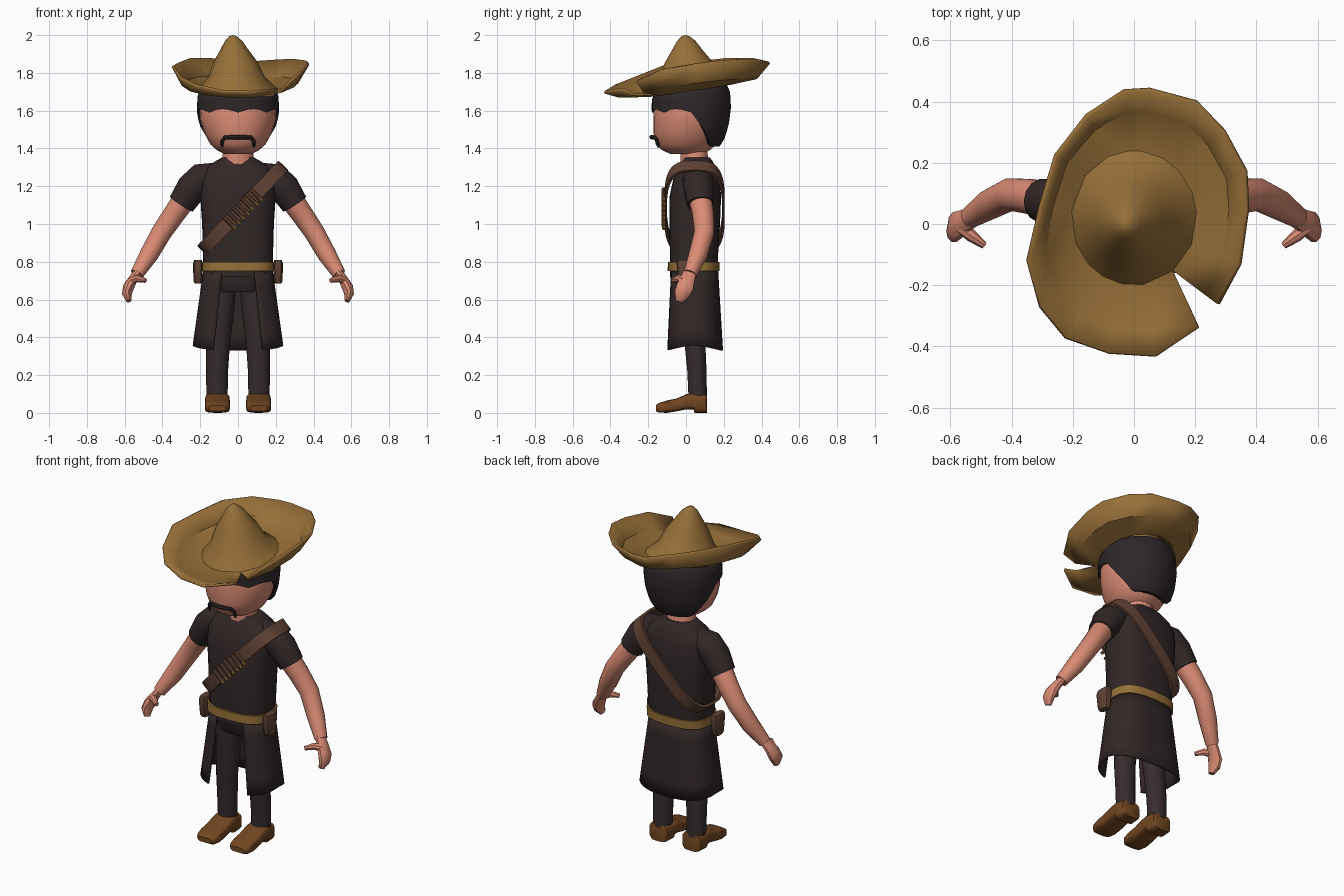
import bpy, math
from mathutils import Vector

if "Cube" in bpy.data.objects:
    bpy.data.objects.remove(bpy.data.objects["Cube"])


def material(name, rgb):
    m = bpy.data.materials.new(name)
    m.diffuse_color = (*rgb, 1)
    m.use_nodes = True
    m.node_tree.nodes["Principled BSDF"].inputs["Base Color"].default_value = m.diffuse_color
    return m


STRAW = material("straw", (0.31, 0.16, 0.04))
SKIN = material("skin", (0.70, 0.26, 0.175))
COAT = material("coat_cloth", (0.032, 0.020, 0.020))
TROUSER = material("trouser_cloth", (0.038, 0.025, 0.026))
HAIR = material("black_hair", (0.028, 0.020, 0.022))
LEATHER = material("strap_leather", (0.115, 0.054, 0.035))
BOOT = material("boot_leather", (0.17, 0.062, 0.015))
BRASS = material("brass", (0.31, 0.165, 0.04))


def mesh(name, verts, faces, mat, thick=0):
    me = bpy.data.meshes.new(name)
    me.from_pydata([tuple(v) for v in verts], [], faces)
    me.materials.append(mat)
    ob = bpy.data.objects.new(name, me)
    bpy.context.collection.objects.link(ob)
    if thick:
        s = ob.modifiers.new("thickness", 'SOLIDIFY')
        s.thickness, s.offset = thick, -1
    return ob


def skin(name, rings, mat, closed=True, caps=True, thick=0):
    """Bridge a list of equal-length rings with quads."""
    n = len(rings[0])
    verts = [v for r in rings for v in r]
    faces = []
    for k in range(len(rings) - 1):
        for i in range(n if closed else n - 1):
            j = (i + 1) % n
            faces.append((k * n + i, k * n + j, k * n + n + j, k * n + n + i))
    if caps:
        faces.append(tuple(reversed(range(n))))
        faces.append(tuple(range(len(verts) - n, len(verts))))
    return mesh(name, verts, faces, mat, thick)


def power(v, e):
    return math.copysign(abs(v) ** e, v)


def oval(a, rx, ry, e=2.0):
    return rx * power(math.cos(a), 2 / e), ry * power(math.sin(a), 2 / e)


def loft(name, sections, mat, n=20, e=2.0, cx=0):
    """Upright body from (z, rx, cy, ry) sections."""
    rings = []
    for z, rx, cy, ry in sections:
        pts = [oval(math.tau * i / n, rx, ry, e) for i in range(n)]
        rings.append([(cx + x, cy + y, z) for x, y in pts])
    return skin(name, rings, mat)


def tube(name, path, mat, n=12, side=1, flat=1.0):
    """Tapered limb through (x, y, z, radius) points; flat squeezes it sideways."""
    pts = [Vector((p[0] * side, p[1], p[2])) for p in path]
    rings = []
    for k, p in enumerate(pts):
        t = (pts[min(k + 1, len(pts) - 1)] - pts[max(k - 1, 0)]).normalized()
        u = t.cross(Vector((0, 1, 0))).normalized()
        v = t.cross(u)
        r = path[k][3]
        rings.append([p + u * (r * flat * math.cos(math.tau * i / n))
                      + v * (r * math.sin(math.tau * i / n)) for i in range(n)])
    return skin(name, rings, mat)


def lookup(table, z):
    for a, b in zip(table, table[1:]):
        if z <= b[0]:
            f = max(0, (z - a[0]) / (b[0] - a[0]))
            return [p + (q - p) * f for p, q in zip(a, b)]
    return list(table[-1])


# Head and neck
loft("head", [(1.37, .07, 0, .08), (1.39, .11, 0, .125), (1.42, .145, 0, .16),
              (1.48, .178, .012, .184), (1.55, .2, .02, .193), (1.62, .204, .025, .195),
              (1.68, .19, .03, .185), (1.72, .13, .03, .13)], SKIN, 24)
loft("neck", [(1.28, .095, .05, .08), (1.34, .085, .045, .075), (1.42, .075, .04, .07)], SKIN, 14)

# Hair: wavy fringe in front, long at the back
hair = [(1.40, .15, .03, .14), (1.45, .185, .03, .175), (1.52, .208, .03, .197),
        (1.60, .218, .028, .21), (1.68, .214, .026, .207), (1.72, .19, .026, .185),
        (1.75, .12, .026, .12)]
N, ROWS = 48, 9
rings = [[] for _ in range(ROWS + 2)]
for i in range(N):
    a = math.tau * i / N
    s = math.sin(a)
    low = 1.59 + .018 * abs(math.sin(4 * a)) if s < 0 else 1.59 - .18 * min(1, s / .65)
    for k in range(ROWS + 1):
        z = low + (1.75 - low) * k / ROWS
        _, rx, cy, ry = lookup(hair, z)
        x, y = oval(a, rx, ry)
        rings[k + 1].append((x, cy + y, z + .15 * y * k / ROWS))
        if k == 0:
            rings[0].append((x * .88, cy + y * .88, z + .005))
skin("hair", rings, HAIR)

# Drooping moustache
half = [(.085, -.146, 1.405, .006), (.083, -.152, 1.44, .010), (.07, -.166, 1.458, .011)]
tube("moustache", [(-x, y, z, r) for x, y, z, r in half] + [(0, -.182, 1.46, .012)] + half[::-1],
     HAIR, 8)

# Wide hat: brim torn open at the front right, rim points run from tear edge to tear edge
rim = [(.27, -.26, 1.76), (.34, -.13, 1.82), (.365, .05, 1.85), (.36, .17, 1.865),
       (.29, .30, 1.875), (.20, .395, 1.87), (.05, .435, 1.86), (-.03, .43, 1.86),
       (-.15, .35, 1.88), (-.25, .22, 1.88), (-.30, .05, 1.86), (-.34, -.12, 1.84),
       (-.30, -.27, 1.78), (-.22, -.37, 1.74), (-.08, -.42, 1.71), (.07, -.43, 1.705),
       (.21, -.335, 1.72)]
M = len(rim)
inner = []
for k, (x, y, z) in enumerate(rim):
    a = math.atan2(y - .02, x) if 0 < k < M - 1 else math.atan2(-.19, .15)
    px, py = .205 * math.cos(a), .02 + .22 * math.sin(a)
    inner.append(Vector((px, py, 1.715 + .15 * py)))
mid = [p + Vector(((x - p.x) * .66, (y - p.y) * .66, (z - p.z) * .35 - .01))
       for p, (x, y, z) in zip(inner, rim)]
verts = inner[:-1] + mid + [Vector(r) for r in rim]
C = M - 1
faces = []
for i in range(M - 1):
    j = (i + 1) % C
    faces += [(i, C + i, C + i + 1, j), (C + i, C + M + i, C + M + i + 1, C + i + 1)]
peak = Vector((-.03, -.005, 0))
prev = 0
for scale, z in [(.74, 1.775), (.56, 1.86), (.37, 1.92), (.22, 1.97), (.09, 1.995)]:
    start = len(verts)
    for p in inner[:-1]:
        c = peak * (1 - scale)
        verts.append(Vector((c.x + p.x * scale, c.y + p.y * scale, z + .12 * p.y * scale * scale)))
    faces += [(prev + i, prev + (i + 1) % C, start + (i + 1) % C, start + i) for i in range(C)]
    prev = start
verts.append(Vector((-.03, -.005, 2.0)))
faces += [(prev + i, prev + (i + 1) % C, len(verts) - 1) for i in range(C)]
mesh("hat", verts, faces, STRAW, .014)

# Torso, hips and belt
loft("torso", [(.72, .18, .04, .125), (.82, .185, .042, .127), (1.0, .19, .046, .134),
               (1.15, .2, .05, .136), (1.24, .2, .055, .122), (1.30, .17, .06, .098),
               (1.335, .115, .06, .08), (1.352, .085, .055, .07)], COAT, 24, 2.8)
loft("hips", [(.64, .12, .045, .085), (.68, .155, .04, .105), (.76, .17, .04, .118)], TROUSER, 20, 2.6)
loft("belt", [(.75, .192, .04, .137), (.80, .192, .041, .137)], BRASS, 24, 2.8)

# Coat skirt, open at the front
rings = []
for k in range(6):
    t = k / 5
    rx, ry = .183 + .057 * t, .128 + .026 * t
    a0 = math.acos(((.085 + .045 * t) / rx) ** 1.3)
    row = []
    for i in range(33):
        a = -a0 + (math.pi + 2 * a0) * i / 32
        x, y = oval(a, rx, ry, 2.6)
        row.append((x, .042 + y, .76 - (.40 + .03 * abs(math.sin(a))) * t))
    rings.append(row)
skin("coat_skirt", rings[::-1], COAT, closed=False, caps=False, thick=.01)

# Shoulder strap: a slanted loop around the torso
along, across = Vector((.69, 0, .724)), Vector((-.724, 0, .69))
centre = Vector((.025, .045, 1.085))
outline = [(-.036, 0), (.036, 0), (.036, .014), (-.036, .014)]
rings = []
for w, lift in outline + outline[:1]:
    row = []
    for i in range(32):
        x, y = oval(math.tau * i / 32, .298 + lift, .146 + lift, 3.2)
        row.append(centre + along * x + Vector((0, y, 0)) + across * w)
    rings.append(row)
skin("shoulder_strap", rings, LEATHER, caps=False)

# Cartridges in the strap
for k in range(7):
    p = centre + along * (-.105 + .034 * k) + Vector((0, -.163, 0))
    ends = [p + across * w for w in (.042, -.03, -.052)]
    tube("cartridge_loop", [(*ends[0], .011), (*ends[1], .011)], LEATHER, 8)
    tube("cartridge_tip", [(*ends[1], .010), (*ends[2], .008)], BRASS, 8)

for s, tag in ((1, "left"), (-1, "right")):
    # Sleeve, arm and hand
    tube(tag + "_sleeve", [(.12, .06, 1.26, .065), (.19, .062, 1.243, .082),
                           (.245, .068, 1.19, .082), (.30, .077, 1.105, .072)], COAT, 14, s)
    tube(tag + "_arm", [(.28, .075, 1.135, .062), (.34, .09, 1.05, .058), (.405, .097, .955, .054),
                        (.47, .065, .84, .050), (.535, .022, .735, .036)], SKIN, 14, s)
    tube(tag + "_hand", [(.53, .022, .745, .036), (.558, .008, .705, .040), (.58, -.005, .665, .048),
                         (.588, -.022, .63, .042), (.578, -.035, .592, .022)], SKIN, 10, s, .62)
    tube(tag + "_thumb", [(.565, -.01, .70, .022), (.53, -.04, .712, .020),
                          (.49, -.07, .70, .012)], SKIN, 8, s)
    # Holster on the hip
    loft(tag + "_holster", [(.685, .018, 0, .03), (.70, .024, 0, .038), (.79, .026, 0, .05),
                            (.81, .020, 0, .045)], LEATHER, 12, 3, s * .212)
    # Trouser leg
    tube(tag + "_leg", [(.088, .045, .72, .075), (.094, .045, .55, .066), (.106, .048, .36, .056),
                        (.111, .058, .22, .052), (.111, .062, .08, .050)], TROUSER, 14, s, 1.12)
    # Boot, lofted from heel to toe: (y, half width, bottom, top)
    rings = []
    for y, w, z0, z1 in [(.112, .05, 0, .07), (.105, .06, 0, .10), (.045, .066, 0, .105),
                         (.04, .066, .018, .105), (.0, .064, .018, .098), (-.05, .066, .008, .076),
                         (-.10, .067, 0, .066), (-.145, .06, .002, .052), (-.16, .045, .01, .04)]:
        pts = [oval(math.tau * i / 16, w, (z1 - z0) / 2, 4) for i in range(16)]
        rings.append([(s * .109 + x, y, (z0 + z1) / 2 + z) for x, z in pts])
    skin(tag + "_boot", rings, BOOT)

# Consistent normals on closed parts, then smooth shading with kept edges
bpy.ops.object.select_all(action='DESELECT')
for ob in bpy.context.scene.objects:
    ob.select_set(True)
    bpy.context.view_layer.objects.active = ob
open_parts = [o for o in bpy.context.scene.objects if o.modifiers]
for ob in open_parts:
    ob.select_set(False)
bpy.ops.object.mode_set(mode='OBJECT')
closed = [o for o in bpy.context.scene.objects if o not in open_parts]
bpy.context.view_layer.objects.active = closed[0]
bpy.ops.object.mode_set(mode='EDIT')
bpy.ops.mesh.select_all(action='SELECT')
bpy.ops.mesh.normals_make_consistent(inside=False)
bpy.ops.object.mode_set(mode='OBJECT')
for ob in open_parts:
    ob.select_set(True)
bpy.ops.object.shade_smooth_by_angle(angle=math.radians(40))
